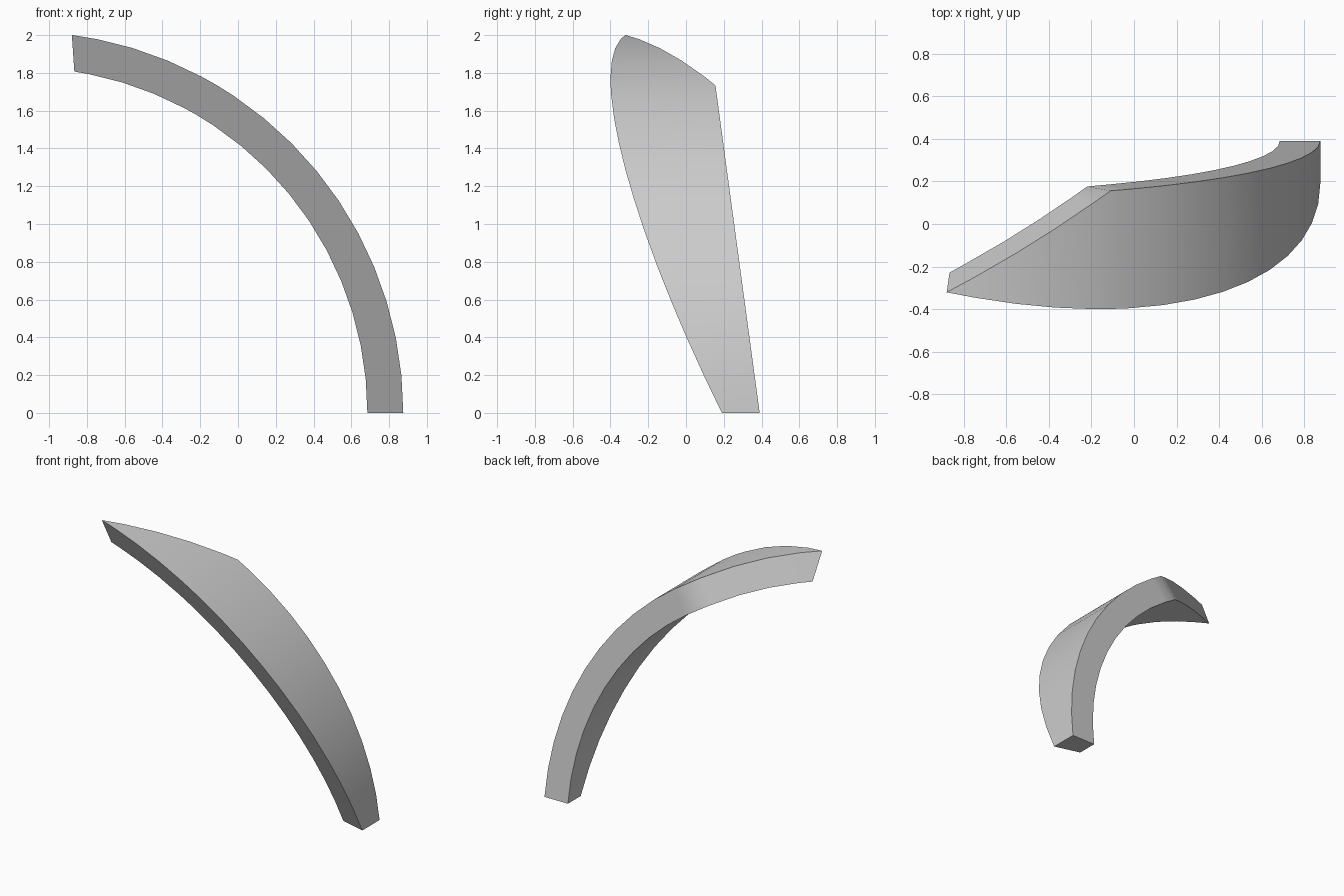
import bpy, bmesh, math

if "Cube" in bpy.data.objects:
    bpy.data.objects.remove(bpy.data.objects["Cube"])

CX = -1.143                       # arc centre on x (z = 0)
R_OUT, R_IN = 2.018, 1.828        # outer and inner radius
STEP = 90 / 16


def front_y(x, z):                # slanted front cut
    return 0.429 - 0.2735 * x - 0.495 * z


def back_y(x, z):                 # lower back cut, then tapering cut to the tip
    return min(0.39 - 0.135 * z, 0.987 + 0.465 * x - 0.449 * z)


# section angles (outer, inner): regular steps, plus the back corner
sections = [(i * STEP, i * STEP) for i in range(15)]
sections.insert(11, (59.2, 59.67))
TIP = (82.5, 81.3)


def point(radius, angle):
    a = math.radians(angle)
    return CX + radius * math.cos(a), radius * math.sin(a)


bm = bmesh.new()
rings = []
for ang_out, ang_in in sections:
    xo, zo = point(R_OUT, ang_out)
    xi, zi = point(R_IN, ang_in)
    rings.append([bm.verts.new(co) for co in (
        (xo, front_y(xo, zo), zo), (xo, back_y(xo, zo), zo),
        (xi, back_y(xi, zi), zi), (xi, front_y(xi, zi), zi))])

# curved band
for a, b in zip(rings, rings[1:]):
    for k in range(4):
        n = (k + 1) % 4
        bm.faces.new((a[k], a[n], b[n], b[k]))
bm.faces.new(rings[0][::-1])      # flat foot

# wedge tip: front and back meet in one edge
xo, zo = point(R_OUT, TIP[0])
xi, zi = point(R_IN, TIP[1])
to = bm.verts.new((xo, front_y(xo, zo), zo))
ti = bm.verts.new((xi, front_y(xi, zi), zi))
fo, bo, bi, fi = rings[-1]
for face in ((fo, bo, to), (bo, bi, ti, to), (bi, fi, ti), (fi, fo, to, ti)):
    bm.faces.new(face)
bmesh.ops.recalc_face_normals(bm, faces=bm.faces)

mesh = bpy.data.meshes.new("curved_blade")
bm.to_mesh(mesh)
bm.free()
blade = bpy.data.objects.new("curved_blade", mesh)
bpy.context.collection.objects.link(blade)

grey = bpy.data.materials.new("light grey")
grey.diffuse_color = (0.6, 0.6, 0.6, 1)
grey.use_nodes = True
grey.node_tree.nodes["Principled BSDF"].inputs["Base Color"].default_value = grey.diffuse_color
mesh.materials.append(grey)

bpy.context.view_layer.objects.active = blade
blade.select_set(True)
bpy.ops.object.shade_smooth_by_angle(angle=math.radians(30))
